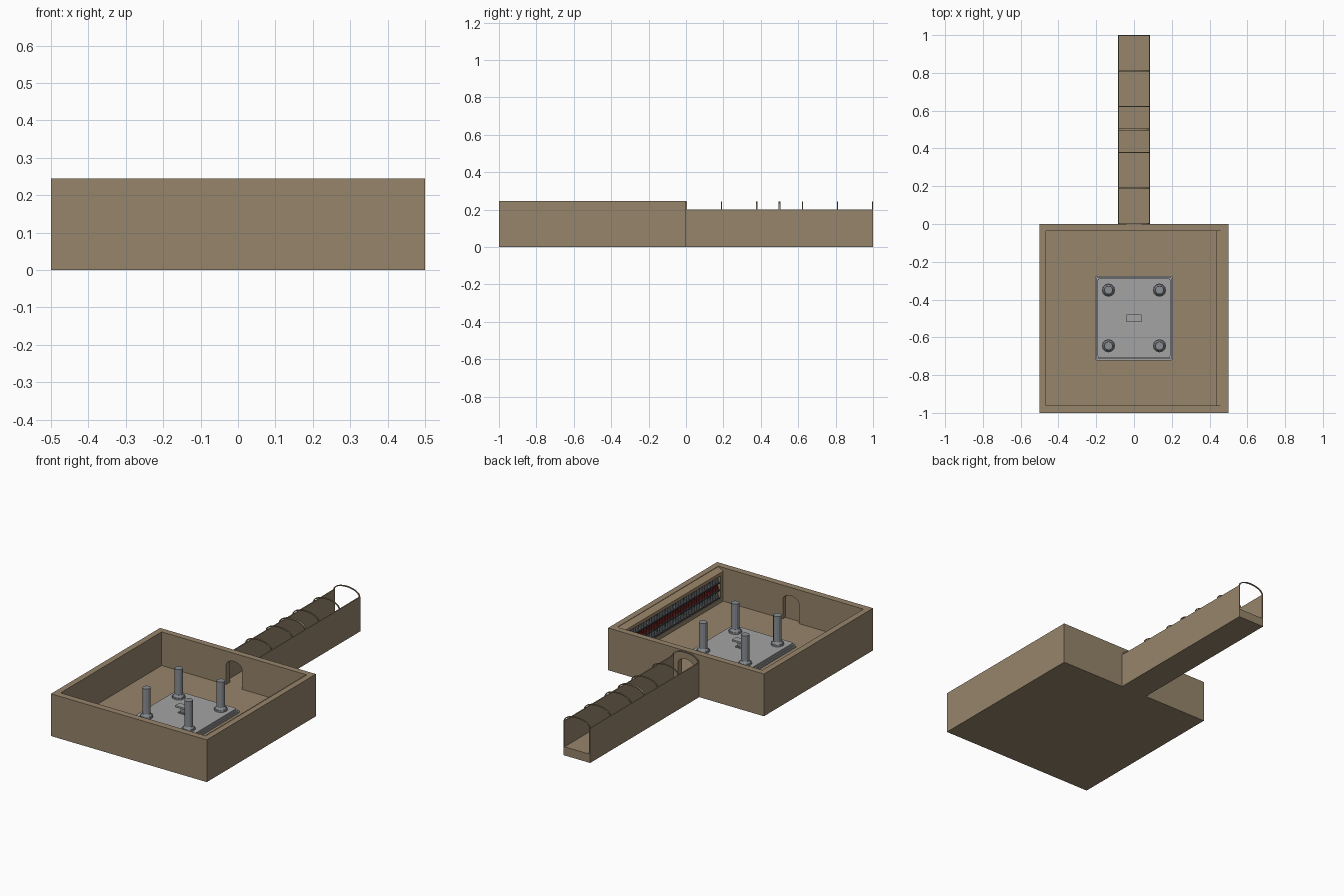
import bpy, bmesh, math
from mathutils import Vector

old = bpy.data.objects.get("Cube")
if old:
    bpy.data.objects.remove(old, do_unlink=True)


def material(name, rgb):
    """Flat colour from 0-255 screen values."""
    lin = [((c / 255 + 0.055) / 1.055) ** 2.4 for c in rgb] + [1]
    m = bpy.data.materials.new(name)
    m.use_nodes = True
    m.diffuse_color = lin
    m.node_tree.nodes["Principled BSDF"].inputs["Base Color"].default_value = lin
    return m


STONE = material("brown stone", (150, 133, 107))
TRIM = material("light tan trim", (160, 138, 108))
GREY = material("platform grey", (163, 163, 165))
STEEL = material("pillar grey", (138, 142, 147))
DARK = material("dark grey", (72, 74, 76))
RED = material("dull red", (135, 42, 42))


def finish(name, bm, mat):
    bmesh.ops.recalc_face_normals(bm, faces=bm.faces)
    me = bpy.data.meshes.new(name)
    bm.to_mesh(me)
    bm.free()
    me.materials.append(mat)
    ob = bpy.data.objects.new(name, me)
    bpy.context.collection.objects.link(ob)
    return ob


def box(name, lo, hi, mat):
    bm = bmesh.new()
    bmesh.ops.create_cube(bm, size=1)
    lo, hi = Vector(lo), Vector(hi)
    for v in bm.verts:
        v.co = (lo + hi) / 2 + v.co * (hi - lo)
    return finish(name, bm, mat)


def prism(name, points, y0, y1, mat):
    """Extrude an x-z outline along y."""
    bm = bmesh.new()
    face = bm.faces.new([bm.verts.new((x, y0, z)) for x, z in points])
    ext = bmesh.ops.extrude_face_region(bm, geom=[face])["geom"]
    bmesh.ops.translate(bm, vec=(0, y1 - y0, 0),
                        verts=[v for v in ext if isinstance(v, bmesh.types.BMVert)])
    return finish(name, bm, mat)


def lathe(bm, x, y, z0, z1, r0, r1, sides):
    """Add an upright tapered cylinder."""
    made = bmesh.ops.create_cone(bm, cap_ends=True, segments=sides, radius1=r0,
                                 radius2=r1, depth=z1 - z0)["verts"]
    bmesh.ops.translate(bm, verts=made, vec=(x, y, (z0 + z1) / 2))


def arc(width, z, rise, steps=12):
    return [(width * math.cos(math.pi * i / steps),
             z + rise * math.sin(math.pi * i / steps)) for i in range(steps + 1)]


def cut(target, cutter):
    mod = target.modifiers.new("cut", "BOOLEAN")
    mod.operation = "DIFFERENCE"
    mod.solver = "EXACT"
    mod.object = cutter
    bpy.context.view_layer.objects.active = target
    bpy.ops.object.modifier_apply(modifier=mod.name)
    bpy.data.objects.remove(cutter, do_unlink=True)


FLOOR, TOP, WALL = 0.05, 0.245, 0.2

# Square open room with an arched doorway behind and a blind arch in front
room = box("room", (-0.5, -1, 0), (0.5, 0, TOP), STONE)
cut(room, box("room_cutter", (-0.465, -0.962, FLOOR), (0.466, -0.036, 0.4), STONE))
arch = [(-0.052, FLOOR), (0.052, FLOOR)] + arc(0.052, 0.16, 0.038)
cut(room, prism("door_cutter", arch, -0.1, 0.1, STONE))
cut(room, prism("niche_cutter", arch, -0.985, -0.9, STONE))

# Corridor trough with thin side walls
trough = [(-0.085, 0), (0.085, 0), (0.085, WALL), (0.079, WALL),
          (0.079, FLOOR), (-0.079, FLOOR), (-0.079, WALL), (-0.085, WALL)]
prism("corridor", trough, 0, 1, STONE)

# Arched hoops over the corridor, in two mirrored sections
hoop = arc(0.085, WALL, 0.042) + arc(0.079, WALL, 0.036)[::-1]
for section in (1, -1):
    for i, d in enumerate((0.003, 0.122, 0.311, 0.497)):
        y = 0.5 + section * d
        prism(f"corridor_hoop_{section}_{i}", hoop, y - 0.003, y + 0.003, STONE)

# Display case on the right-hand wall: sloped lip, sill and end posts
lip = [(0.435, 0.205), (0.47, 0.205), (0.47, TOP), (0.435, 0.224)]
prism("case_lip", lip, -0.962, -0.036, TRIM)
box("case_sill", (0.435, -0.962, FLOOR), (0.467, -0.036, 0.075), STONE)
for i, y in enumerate((-0.962, -0.061)):
    box(f"case_post_{i}", (0.435, y, FLOOR), (0.467, y + 0.025, 0.21), STONE)
box("case_back", (0.461, -0.94, 0.07), (0.467, -0.06, 0.21), DARK)

# Shelves filled with rows of small upright canisters
for row, mat in enumerate((STEEL, RED, STEEL)):
    z = 0.075 + row * 0.044
    box(f"case_shelf_{row}", (0.438, -0.938, z), (0.462, -0.06, z + 0.006), DARK)
    bm = bmesh.new()
    for i in range(36):
        lathe(bm, 0.449, -0.925 + i * 0.0243, z + 0.006, z + 0.034, 0.008, 0.006, 8)
    finish(f"case_canisters_{row}", bm, mat)

# Stepped platform with softened corners
for i in range(3):
    g = i * 0.007
    slab = box(f"platform_step_{i}", (-0.207 + g, -0.723 + g, FLOOR + i * 0.008),
               (0.207 - g, -0.274 - g, FLOOR + (i + 1) * 0.008), GREY)
    bm = bmesh.new()
    bm.from_mesh(slab.data)
    upright = [e for e in bm.edges if abs(e.verts[0].co.z - e.verts[1].co.z) > 0.001]
    bmesh.ops.bevel(bm, geom=upright, offset=0.012, segments=2, profile=0.5,
                    affect="EDGES")
    bm.to_mesh(slab.data)
    bm.free()
DECK = FLOOR + 0.024

# Four pillars on flared feet
for sx in (-1, 1):
    for y in (-0.645, -0.35):
        bm = bmesh.new()
        x = sx * 0.135
        lathe(bm, x, y, DECK, DECK + 0.01, 0.035, 0.035, 12)
        lathe(bm, x, y, DECK + 0.01, DECK + 0.022, 0.031, 0.023, 12)
        lathe(bm, x, y, DECK + 0.02, 0.244, 0.022, 0.022, 12)
        side = "right" if sx < 0 else "left"
        finish(f"pillar_{side}_{'front' if y < -0.5 else 'back'}", bm, STEEL)

# Small pedestal table in the middle
box("table_foot", (-0.025, -0.512, DECK), (0.025, -0.488, DECK + 0.006), STEEL)
box("table_stem", (-0.013, -0.508, DECK), (0.013, -0.492, 0.108), STEEL)
box("table_top", (-0.04, -0.52, 0.107), (0.04, -0.48, 0.117), GREY)
